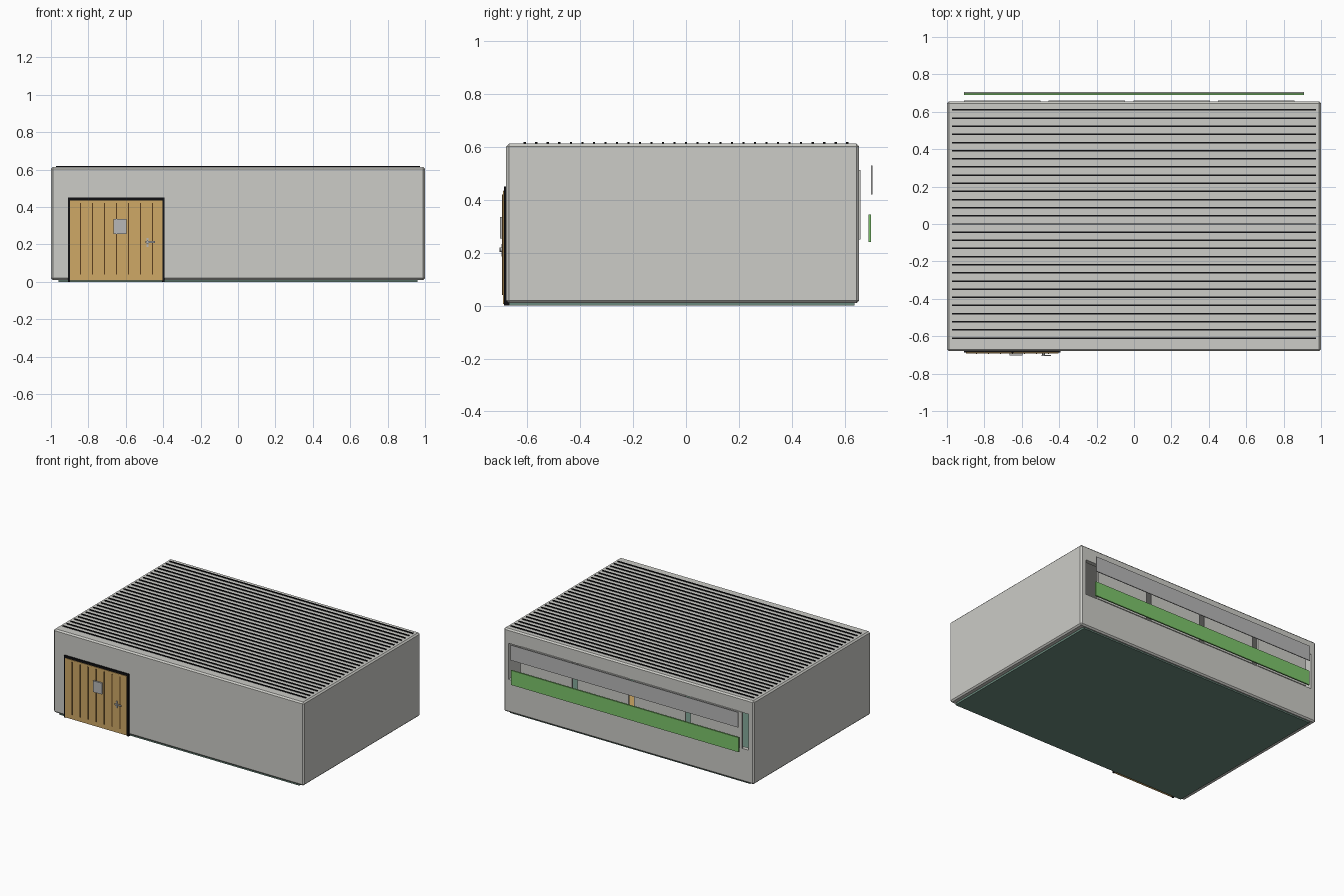
import bpy, bmesh
from mathutils import Matrix

if "Cube" in bpy.data.objects:
    bpy.data.objects.remove(bpy.data.objects["Cube"], do_unlink=True)


def material(name, srgb):
    lin = [((c + 0.055) / 1.055) ** 2.4 if c > 0.04 else c / 12.92 for c in srgb]
    m = bpy.data.materials.new(name)
    m.use_nodes = True
    m.diffuse_color = (*lin, 1)
    m.node_tree.nodes["Principled BSDF"].inputs["Base Color"].default_value = (*lin, 1)
    return m


concrete = material("light concrete", (0.80, 0.80, 0.78))
black = material("black trim", (0.06, 0.06, 0.07))
wood = material("warm wood", (0.81, 0.66, 0.40))
dark_wood = material("dark groove", (0.36, 0.25, 0.12))
green = material("leaf green", (0.49, 0.77, 0.42))
teal = material("floor teal", (0.42, 0.54, 0.49))
metal = material("grey metal", (0.72, 0.72, 0.72))


def box(name, x, y, z, mat=None, bevel=0):
    """Box spanning the given (min, max) ranges."""
    bm = bmesh.new()
    bmesh.ops.create_cube(bm, size=1)
    for v in bm.verts:
        v.co = [r[0] + (c + 0.5) * (r[1] - r[0]) for r, c in zip((x, y, z), v.co)]
    if bevel:
        bmesh.ops.bevel(bm, geom=bm.edges[:], offset=bevel, segments=1, affect='EDGES')
    return finish(name, bm, mat)


def finish(name, bm, mat):
    me = bpy.data.meshes.new(name)
    bm.to_mesh(me)
    bm.free()
    if mat:
        me.materials.append(mat)
    ob = bpy.data.objects.new(name, me)
    bpy.context.collection.objects.link(ob)
    return ob


def cut(target, cutter):
    mod = target.modifiers.new("cut", 'BOOLEAN')
    mod.operation = 'DIFFERENCE'
    mod.solver = 'EXACT'
    mod.object = cutter
    bpy.context.view_layer.objects.active = target
    bpy.ops.object.modifier_apply(modifier=mod.name)
    bpy.data.objects.remove(cutter, do_unlink=True)


# Hollow building shell with a long opening in the back wall
shell = box("building_shell", (-1, 1), (-0.68, 0.655), (0.01, 0.613), concrete, 0.01)
cut(shell, box("room_cutter", (-0.965, 0.965), (-0.65, 0.625), (-0.1, 0.58)))
cut(shell, box("window_cutter", (-0.96, 0.96), (0.5, 0.8), (0.25, 0.51)))
box("floor_slab", (-0.96, 0.96), (-0.67, 0.637), (0, 0.016), teal)

# Roof ribs
for i in range(29):
    y = -0.61 + i * 1.22 / 28
    box(f"roof_rib_{i + 1}", (-0.972, 0.972), (y - 0.004, y + 0.004), (0.60, 0.619), black)

# Back window panels
for i in range(4):
    x = -0.91 + i * 0.453
    box(f"window_panel_{i + 1}", (x, x + 0.41), (0.65, 0.661), (0.25, 0.513), concrete)

# Long boards standing off the back wall
box("upper_board", (-0.91, 0.91), (0.699, 0.705), (0.42, 0.53), metal)
box("lower_board", (-0.91, 0.91), (0.69, 0.70), (0.24, 0.345), green)

# Front door with its frame
front = (-0.688, -0.67)
box("door_frame_right", (-0.91, -0.898), front, (0, 0.45), black)
box("door_frame_left", (-0.405, -0.393), front, (0, 0.45), black)
box("door_frame_top", (-0.91, -0.393), front, (0.434, 0.45), black)
box("door_catch", (-0.656, -0.644), (-0.69, -0.67), (0.427, 0.436), black)
box("door_leaf", (-0.898, -0.405), (-0.692, -0.67), (0.006, 0.434), wood)
for i in range(7):
    x = -0.842 + i * 0.0642
    box(f"door_groove_{i + 1}", (x - 0.003, x + 0.003), (-0.696, -0.69), (0.04, 0.42), dark_wood)
box("door_plate", (-0.666, -0.597), (-0.703, -0.69), (0.255, 0.336), metal)

# Door handle: upright backplate, round neck and lever
box("handle_backplate", (-0.488, -0.478), (-0.697, -0.69), (0.187, 0.234), metal)
neck = bmesh.new()
bmesh.ops.create_cone(neck, cap_ends=True, segments=16, radius1=0.008, radius2=0.008, depth=0.016)
neck.transform(Matrix.Translation((-0.483, -0.698, 0.212)) @ Matrix.Rotation(1.5708, 4, 'X'))
finish("handle_neck", neck, metal)
box("handle_lever", (-0.494, -0.443), (-0.706, -0.70), (0.208, 0.217), metal)

# Low wooden bench inside the room
box("bench_seat", (0.1, 0.5), (0.08, 0.28), (0.08, 0.095), wood)
for n, x in (("right", 0.11), ("left", 0.475)):
    box(f"bench_leg_{n}", (x, x + 0.015), (0.10, 0.26), (0.016, 0.08), wood)
